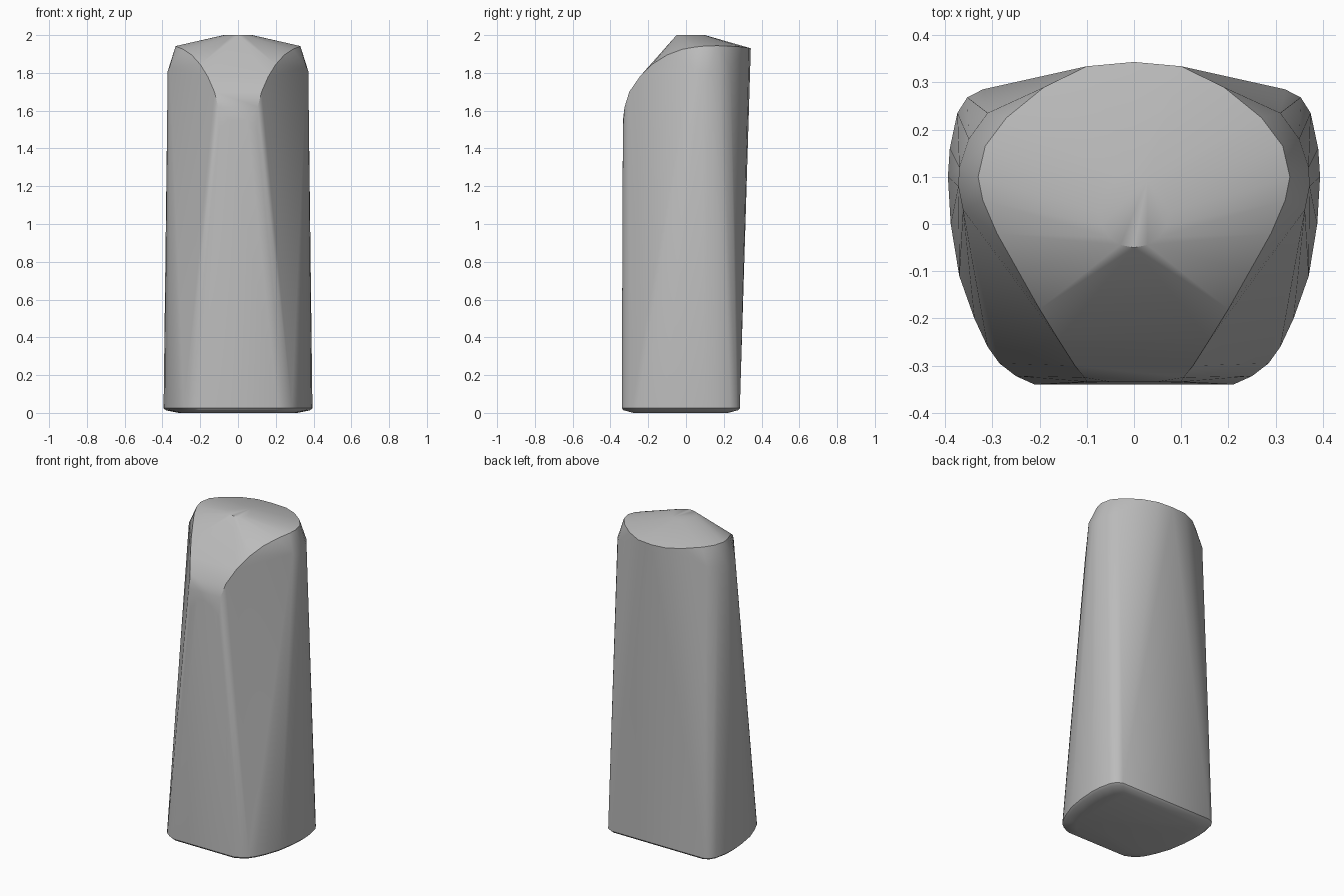
import bpy, bmesh, math

cube = bpy.data.objects.get("Cube")
if cube:
    bpy.data.objects.remove(cube, do_unlink=True)

grey = bpy.data.materials.new("plain_grey")
grey.use_nodes = True
colour = (0.5, 0.5, 0.5, 1)
grey.diffuse_color = colour
grey.node_tree.nodes["Principled BSDF"].inputs["Base Color"].default_value = colour

# Half outline of the foot, front to back
foot = [(0.21, -0.34), (0.25, -0.322), (0.285, -0.295), (0.31, -0.26), (0.338, -0.2),
        (0.37, -0.11), (0.388, 0), (0.394, 0.1), (0.39, 0.16), (0.374, 0.235),
        (0.353, 0.268), (0.32, 0.285)]

# Half rim of the sloping crown, front to back
rim = [(0.105, -0.325, 1.62), (0.125, -0.3, 1.7), (0.16, -0.245, 1.78), (0.2, -0.18, 1.845),
       (0.245, -0.1, 1.895), (0.29, -0.02, 1.925), (0.32, 0.05, 1.937), (0.33, 0.1, 1.942),
       (0.315, 0.165, 1.944), (0.27, 0.225, 1.942), (0.19, 0.29, 1.938),
       (0.1, 0.334, 1.932), (0, 0.343, 1.93)]

# Half shoulder just below the rim
shoulder = [(0.362, 0.03, 1.83), (0.372, 0.08, 1.81), (0.37, 0.12, 1.81),
            (0.35, 0.18, 1.82), (0.31, 0.235, 1.83)]

# Front panel tip
tip = [(0.1, -0.334, 1.5), (0.05, -0.334, 1.55)]

points = list(rim) + shoulder + tip
for scale, z in ((1, 0.025), (0.97, 0.014), (0.8, 0)):
    points += [(x * scale, (y + 0.03) * scale - 0.03, z) for x, y in foot]

bm = bmesh.new()
for x, y, z in points:
    for side in ((1, -1) if x else (1,)):
        bm.verts.new((x * side, y, z))

# Small flat disc on the crown
for i in range(16):
    a = math.tau * i / 16
    bm.verts.new((0.075 * math.cos(a), 0.025 + 0.075 * math.sin(a), 2))

# Wrap everything in one taut skin
hull = bmesh.ops.convex_hull(bm, input=bm.verts[:])
loose = [v for v in bm.verts if not v.link_faces]
bmesh.ops.delete(bm, geom=loose, context="VERTS")
bmesh.ops.recalc_face_normals(bm, faces=bm.faces[:])

mesh = bpy.data.meshes.new("monolith_body")
bm.to_mesh(mesh)
bm.free()
mesh.materials.append(grey)
body = bpy.data.objects.new("monolith_body", mesh)
bpy.context.collection.objects.link(body)
bpy.context.view_layer.objects.active = body
body.select_set(True)
bpy.ops.object.shade_smooth_by_angle(angle=math.radians(32))
